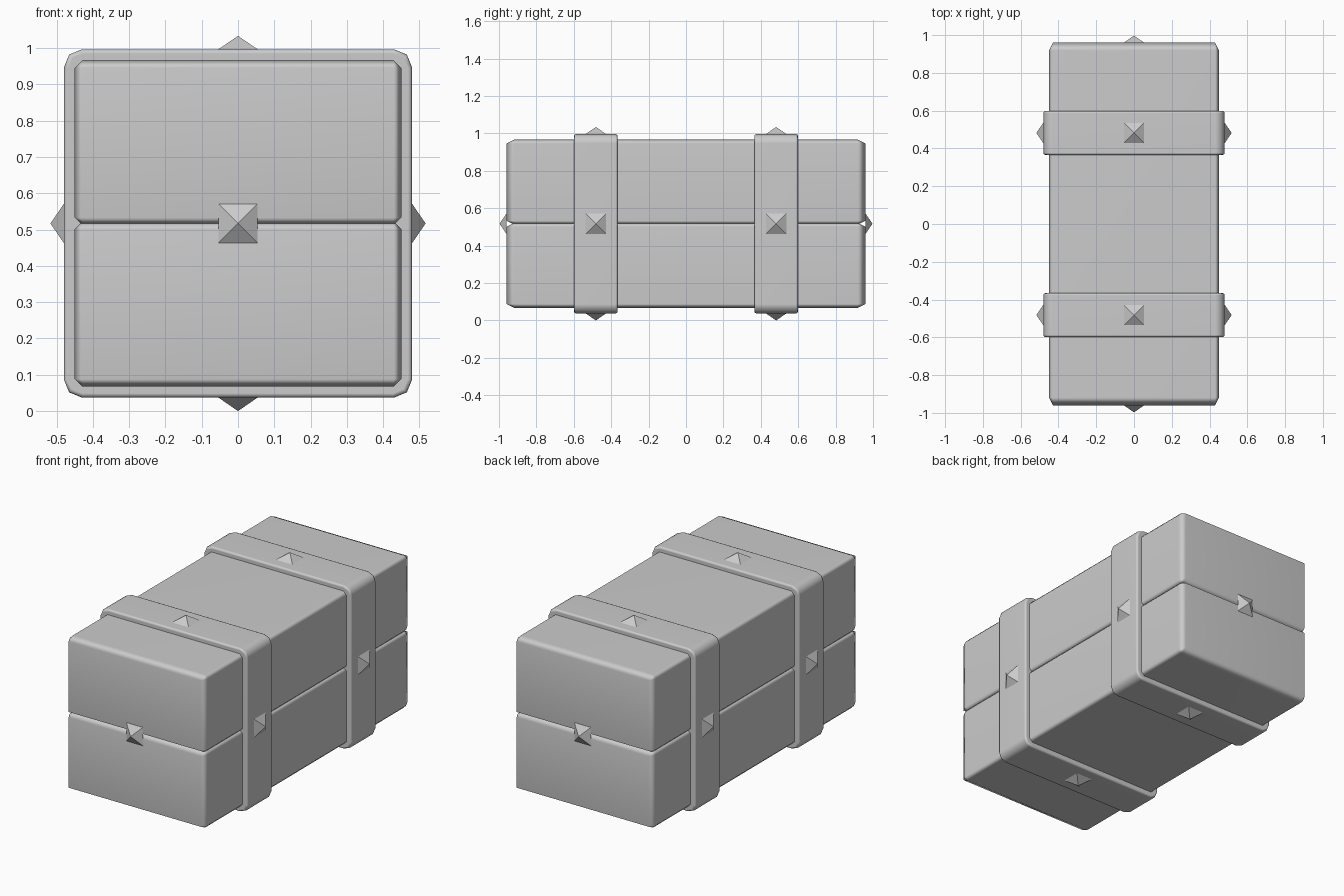
import bpy, bmesh
from mathutils import Matrix, Vector

if "Cube" in bpy.data.objects:
    bpy.data.objects.remove(bpy.data.objects["Cube"])

CZ = 0.517          # height of the model's centre
END, BODY, BAND = 0.96, 0.45, 0.48
BAND_Y = 0.482


def finish(name, bm, smooth=True):
    bmesh.ops.recalc_face_normals(bm, faces=bm.faces[:])
    me = bpy.data.meshes.new(name)
    bm.to_mesh(me)
    bm.free()
    ob = bpy.data.objects.new(name, me)
    bpy.context.collection.objects.link(ob)
    if smooth:
        bpy.ops.object.select_all(action='DESELECT')
        bpy.context.view_layer.objects.active = ob
        ob.select_set(True)
        bpy.ops.object.shade_smooth_by_angle(angle=1.2)
        wn = ob.modifiers.new("even_shading", 'WEIGHTED_NORMAL')
        wn.keep_sharp = True
    return ob


def box(size, centre):
    bm = bmesh.new()
    bmesh.ops.create_cube(bm, size=1)
    bmesh.ops.scale(bm, vec=size, verts=bm.verts)
    bmesh.ops.translate(bm, vec=centre, verts=bm.verts)
    return bm


def bevel(bm, edges, width, segments):
    bmesh.ops.bevel(bm, geom=edges, offset=width, segments=segments,
                    profile=0.5, affect='EDGES', clamp_overlap=True)


# Two chest halves; their bevels meet in the seam groove and stretch along y
for name, s in (("lower_half", -1), ("upper_half", 1)):
    lap = 0.005
    bm = box((2 * BODY, END, BODY + lap), (0, 0, CZ + s * (BODY - lap) / 2))
    bevel(bm, bm.edges[:], 0.021, 1)
    bmesh.ops.scale(bm, vec=(1, 2, 1), verts=bm.verts)
    finish(name, bm)

# Two straps around the body, with rounded corners and softened rims
for name, s in (("front_strap", -1), ("back_strap", 1)):
    bm = box((2 * BAND, 0.234, 2 * BAND), (0, s * BAND_Y, CZ))
    long_edges = [e for e in bm.edges
                  if abs((e.verts[0].co - e.verts[1].co).y) > 0.1]
    bevel(bm, long_edges, 0.05, 2)
    rims = [e for e in bm.edges
            if abs((e.verts[0].co - e.verts[1].co).y) < 0.001]
    bevel(bm, rims, 0.012, 2)
    finish(name, bm)


# Pyramid stud with its base on the surface at pos, pointing along direction
def stud(name, pos, direction):
    bm = bmesh.new()
    r, h = 0.054, 0.037
    base = [bm.verts.new((x * r, y * r, 0))
            for x, y in ((-1, -1), (1, -1), (1, 1), (-1, 1))]
    tip = bm.verts.new((0, 0, h))
    bm.faces.new(base[::-1])
    for i in range(4):
        bm.faces.new((base[i], base[(i + 1) % 4], tip))
    rot = Vector(direction).to_track_quat('Z', 'Y').to_matrix().to_4x4()
    bmesh.ops.transform(bm, matrix=Matrix.Translation(pos) @ rot, verts=bm.verts)
    finish(name, bm, smooth=False)


# Studs on both ends and on all four sides of each strap
for end, s in (("front", -1), ("back", 1)):
    stud(end + "_end_stud", (0, s * END, CZ), (0, s, 0))
    for side, d in (("left", (-1, 0, 0)), ("right", (1, 0, 0)),
                    ("top", (0, 0, 1)), ("bottom", (0, 0, -1))):
        pos = Vector((0, s * BAND_Y, CZ)) + Vector(d) * BAND
        stud(f"{end}_{side}_stud", pos, d)
